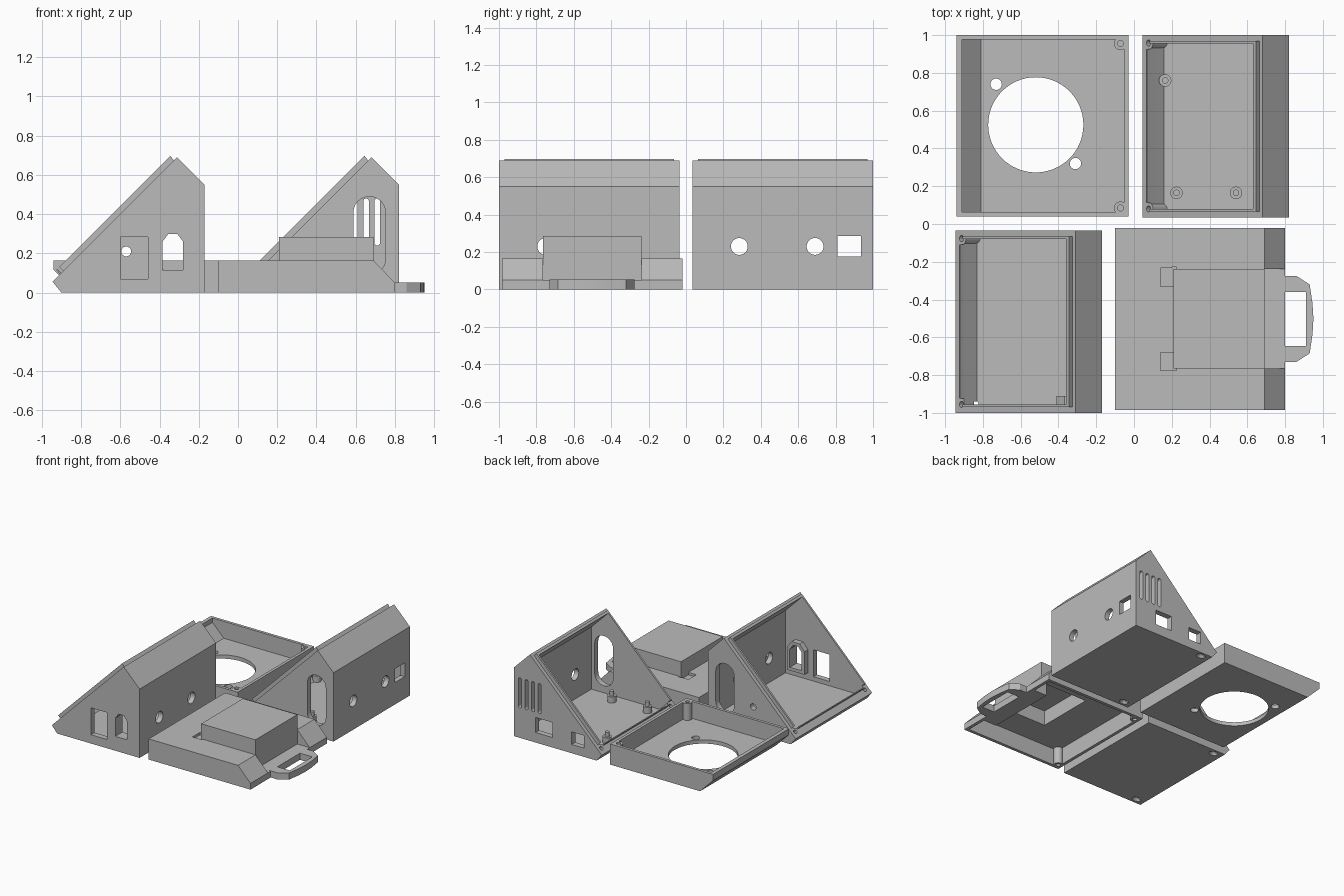
import bpy, bmesh, math
from mathutils import Matrix, Vector

if "Cube" in bpy.data.objects:
    bpy.data.objects.remove(bpy.data.objects["Cube"])

grey = bpy.data.materials.new("plain_grey")
grey.diffuse_color = (0.5, 0.5, 0.5, 1)
grey.use_nodes = True
grey.node_tree.nodes["Principled BSDF"].inputs["Base Color"].default_value = grey.diffuse_color


def finish(name, bm):
    bmesh.ops.recalc_face_normals(bm, faces=bm.faces)
    me = bpy.data.meshes.new(name)
    bm.to_mesh(me)
    bm.free()
    me.materials.append(grey)
    ob = bpy.data.objects.new(name, me)
    bpy.context.collection.objects.link(ob)
    return ob


def prism(name, pts, axis, lo, hi):
    """Extrude a 2D outline along an axis from lo to hi."""
    place = {'x': lambda p, d: (d, p[0], p[1]),
             'y': lambda p, d: (p[0], d, p[1]),
             'z': lambda p, d: (p[0], p[1], d)}[axis]
    bm = bmesh.new()
    a = [bm.verts.new(place(p, lo)) for p in pts]
    b = [bm.verts.new(place(p, hi)) for p in pts]
    bm.faces.new(a)
    bm.faces.new(b[::-1])
    n = len(pts)
    for i in range(n):
        bm.faces.new((a[i], b[i], b[(i + 1) % n], a[(i + 1) % n]))
    return finish(name, bm)


def rect(x0, x1, y0, y1):
    return [(x0, y0), (x1, y0), (x1, y1), (x0, y1)]


def ring(cx, cy, r, n=32):
    return [(cx + r * math.cos(2 * math.pi * i / n),
             cy + r * math.sin(2 * math.pi * i / n)) for i in range(n)]


def stadium(cx, r, z0, z1, n=12):
    top = [(cx + r * math.cos(math.pi * i / n), z1 - r + r * math.sin(math.pi * i / n)) for i in range(n + 1)]
    return top + [(2 * cx - x, z0 + z1 - z) for x, z in top]


def box(x0, x1, y0, y1, z0, z1):
    return prism("box", rect(x0, x1, y0, y1), 'z', z0, z1)


def tilted(x, y, z, r, below, above):
    """Cylinder square to the 45 degree opening."""
    d = Vector((-1, 0, 1)).normalized()
    bm = bmesh.new()
    c = Vector((x, y, z)) + d * (above - below) / 2
    m = Matrix.Translation(c) @ d.to_track_quat('Z', 'Y').to_matrix().to_4x4()
    bmesh.ops.create_cone(bm, cap_ends=True, segments=32, radius1=r, radius2=r,
                          depth=above + below, matrix=m)
    return finish("tilted", bm)


def combine(ob, op, tools):
    for t in tools:
        mod = ob.modifiers.new("cut", 'BOOLEAN')
        mod.operation, mod.solver, mod.object = op, 'EXACT', t
        with bpy.context.temp_override(object=ob, active_object=ob):
            bpy.ops.object.modifier_apply(modifier=mod.name)
        bpy.data.objects.remove(t)


def cut(ob, *tools):
    combine(ob, 'DIFFERENCE', tools)


def add(ob, *tools):
    combine(ob, 'UNION', tools)


OUTER = [(.09, 0), (.82, 0), (.82, .55), (.68, .69), (.045, .055)]
INNER = [(.16, .035), (.78, .035), (.78, .533), (.6515, .6615), (.5515, .7615), (-.01, .20), (.09, .10)]
LIP = [(.085, .09), (.666, .671), (.666 - .021, .671 + .026), (.085 - .021, .09 + .026)]
SCREWS = (.08, .958)


def wedge(name, dx, dy):
    """Open 45 degree housing with sealing lip and screw bosses."""
    sh = lambda pts: [(x + dx, z) for x, z in pts]
    y0, y1 = .035 + dy, 1 + dy
    ob = prism(name, sh(OUTER), 'y', y0, y1)
    # tongue around the opening
    lip = prism("lip", sh(LIP[:2] + LIP[2:]), 'y', y0 + .03, y1 - .03)
    cut(lip, *[tilted(.077 + dx, y + dy, .087, .036, .1, .1) for y in SCREWS])
    add(ob, lip)
    cut(ob, prism("cavity", sh(INNER), 'y', y0 + .045, y1 - .045))
    for y in SCREWS:
        boss = tilted(.077 + dx, y + dy, .087, .033, .2, .1)
        combine(boss, 'INTERSECT', [prism("limit", sh(OUTER), 'y', y0, y1)])
        add(ob, boss)
        cut(ob, tilted(.077 + dx, y + dy, .087, .016, .2, .1))
        cut(ob, tilted(.165 + dx, y + dy, 0, .026, .06, .05))
    return ob


# left front housing
left = wedge("left_housing", -.99, -1.035)
arch = lambda g: [(-.385 - g, .115 - g), (-.28 + g, .115 - g), (-.28 + g, .26 + g / 2),
                  (-.31 + g / 2, .30 + g), (-.355 - g / 2, .30 + g), (-.385 - g, .26 + g / 2)]
add(left, prism("arch_frame", arch(.025), 'y', -.97, -.91))
cut(left,
    prism("arch", arch(0), 'y', -1.1, -.85),
    prism("window", rect(-.60, -.46, .07, .285), 'y', -1.1, -.9),
    prism("slot", stadium(-.32, .082, .09, .49), 'y', -.12, .01),
    prism("cable_hole", ring(-.57, .21, .025), 'y', -.12, .01),
    prism("hole", ring(-.75, .23, .045), 'x', -.25, -.1),
    prism("hole", ring(-.345, .23, .045), 'x', -.25, -.1))

# right back housing
right = wedge("right_housing", 0, 0)
cut(right,
    prism("slot", stadium(.67, .082, .09, .49), 'y', 0, .12),
    prism("hole", ring(.285, .23, .045), 'x', .75, .9),
    prism("hole", ring(.69, .23, .045), 'x', .75, .9),
    prism("port", rect(.81, .935, .175, .285), 'x', .75, .9),
    prism("port", rect(.48, .63, .08, .20), 'y', .9, 1.1),
    prism("port", rect(.20, .31, .07, .17), 'y', .9, 1.1),
    *[prism("vent", stadium(x, .014, .24, .48), 'y', .9, 1.1) for x in (.595, .653, .71, .768)])
# standoffs on the housing floor
for x, y in ((.165, .76), (.225, .165), (.54, .165)):
    add(right, prism("standoff", ring(x, y, .033, 24), 'z', .02, .085),
        prism("pin", ring(x, y, .017, 24), 'z', .06, .12))

# shallow tray with the big round opening
tray = prism("round_hole_tray", [(-.825, 0), (-.03, 0), (-.03, .165), (-.94, .165), (-.94, .115)], 'y', .04, 1)
cut(tray, prism("cavity", [(-.81, .03), (-.053, .03), (-.053, .3), (-.91, .3), (-.91, .13)], 'y', .063, .977))
add(tray, *[prism("post", ring(-.072, y, .034), 'z', .01, .165) for y in (.085, .955)])
cut(tray, prism("big_hole", ring(-.52, .525, .252, 64), 'z', -.1, .1),
    *[prism("hole", ring(x, y, .03), 'z', -.1, .1) for x, y in ((-.73, .74), (-.31, .32))],
    *[prism("screw_hole", ring(-.072, y, .016), 'z', .05, .3) for y in (.085, .955)])

# lid with a raised compartment
lid = prism("compartment_lid", [(-.10, 0), (.80, 0), (.80, .05), (.69, .165), (-.10, .165)], 'y', -.985, -.02)
cut(lid, box(.69, .9, -.765, -.237, .05, .4))
add(lid, box(.21, .69, -.765, -.237, .1, .285))
cut(lid, box(-.075, .66, -.96, -.045, -.1, .135),
    box(.24, .66, -.735, -.267, .1, .255))
side = [(.65, -.1), (.775, -.1), (.775, .04), (.68, .135), (.65, .135)]
cut(lid, prism("side", side, 'y', -.96, -.79), prism("side", side, 'y', -.212, -.045))
# latch pockets beside the compartment
cut(lid, box(.14, .21, -.33, -.232, .145, .2), box(.14, .21, -.775, -.68, .145, .2),
    box(.2, .225, -.237, -.227, .145, .2), box(.2, .225, -.775, -.765, .145, .2))
add(lid, *[prism("post", ring(-.062, y, .034), 'z', 0, .15) for y in (-.94, -.065)])
cut(lid, *[prism("screw_hole", ring(-.062, y, .016), 'z', -.1, .1) for y in (-.94, -.065)])

# carrying loop
handle = prism("handle", [(.79, -.275), (.86, -.275), (.93, -.32), (.945, -.42), (.95, -.502),
                          (.945, -.585), (.93, -.685), (.86, -.73), (.79, -.73)], 'z', 0, .053)
cut(handle, box(.80, .91, -.645, -.36, -.1, .2))

# crisp edges with smooth round holes and posts
bpy.ops.object.select_all(action='DESELECT')
for ob in (left, right, tray, lid, handle):
    ob.select_set(True)
bpy.context.view_layer.objects.active = lid
bpy.ops.object.shade_smooth_by_angle(angle=math.radians(20))
